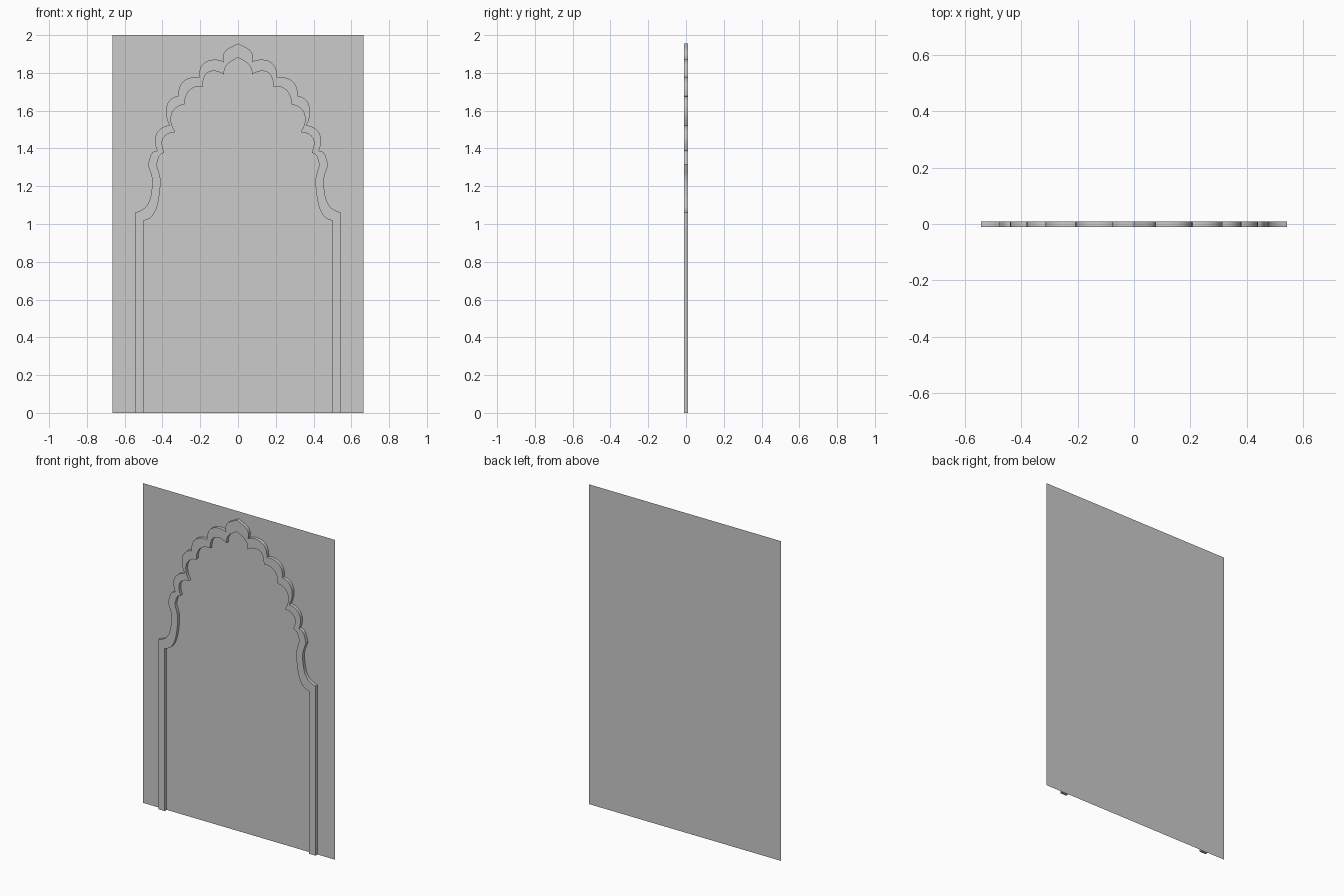
import bpy, bmesh
from mathutils import Vector
from mathutils.geometry import interpolate_bezier

if "Cube" in bpy.data.objects:
    bpy.data.objects.remove(bpy.data.objects["Cube"])

FRONT, BACK = -0.01, 0.01

# Half profiles of the lobed arch, apex to spring: each row is handle, handle, end point
OUTER_START = (0, 1.956)
OUTER = [
    ((.03, 1.935), (.102, 1.925), (.072, 1.855)),
    ((.10, 1.882), (.215, 1.885), (.207, 1.775)),
    ((.25, 1.785), (.325, 1.765), (.314, 1.677)),
    ((.375, 1.675), (.405, 1.60), (.362, 1.522)),
    ((.41, 1.52), (.465, 1.475), (.428, 1.388)),
    ((.465, 1.385), (.462, 1.36), (.478, 1.315)),
    ((.465, 1.27), (.450, 1.26), (.455, 1.20)),
    ((.462, 1.10), (.49, 1.075), (.543, 1.062)),
]
INNER_START = (0, 1.882)
INNER = [
    ((.03, 1.86), (.075, 1.855), (.074, 1.791)),
    ((.11, 1.818), (.19, 1.83), (.186, 1.728)),
    ((.23, 1.735), (.285, 1.71), (.282, 1.632)),
    ((.34, 1.63), (.385, 1.57), (.332, 1.486)),
    ((.38, 1.485), (.425, 1.455), (.390, 1.378)),
    ((.425, 1.362), (.416, 1.36), (.431, 1.315)),
    ((.420, 1.27), (.407, 1.26), (.411, 1.20)),
    ((.42, 1.09), (.44, 1.025), (.500, 1.018)),
]


def half_profile(start, rows, n=10):
    pts = [Vector((*start, 0))]
    for h1, h2, end in rows:
        seg = interpolate_bezier(pts[-1], Vector((*h1, 0)), Vector((*h2, 0)), Vector((*end, 0)), n)
        pts += seg[1:]
    pts.append(Vector((rows[-1][2][0], 0, 0)))
    return [(p.x, p.y) for p in pts]


def full_profile(start, rows):
    right = half_profile(start, rows)
    return [(-x, z) for x, z in reversed(right[1:])] + right


def add_object(name, bm):
    mesh = bpy.data.meshes.new(name)
    bm.to_mesh(mesh)
    bm.free()
    obj = bpy.data.objects.new(name, mesh)
    bpy.context.collection.objects.link(obj)
    return obj


# Flat backing panel
bm = bmesh.new()
w = 0.665
bm.faces.new([bm.verts.new((x, BACK, z)) for x, z in ((-w, 0), (w, 0), (w, 2), (-w, 2))])
add_object("backing_panel", bm)

# Raised arch moulding: a strip between the two profiles, extruded to the panel
bm = bmesh.new()
outer, inner = ([bm.verts.new((x, FRONT, z)) for x, z in full_profile(s, r)]
                for s, r in ((OUTER_START, OUTER), (INNER_START, INNER)))
for i in range(len(outer) - 1):
    bm.faces.new((outer[i], inner[i], inner[i + 1], outer[i + 1]))
ext = bmesh.ops.extrude_face_region(bm, geom=bm.faces[:], use_keep_orig=True)
moved = [v for v in ext["geom"] if isinstance(v, bmesh.types.BMVert)]
bmesh.ops.translate(bm, verts=moved, vec=(0, BACK - 0.0005 - FRONT, 0))
bmesh.ops.recalc_face_normals(bm, faces=bm.faces[:])
arch = add_object("arch_moulding", bm)
bpy.context.view_layer.objects.active = arch
arch.select_set(True)
bpy.ops.object.shade_smooth_by_angle(angle=0.52)
